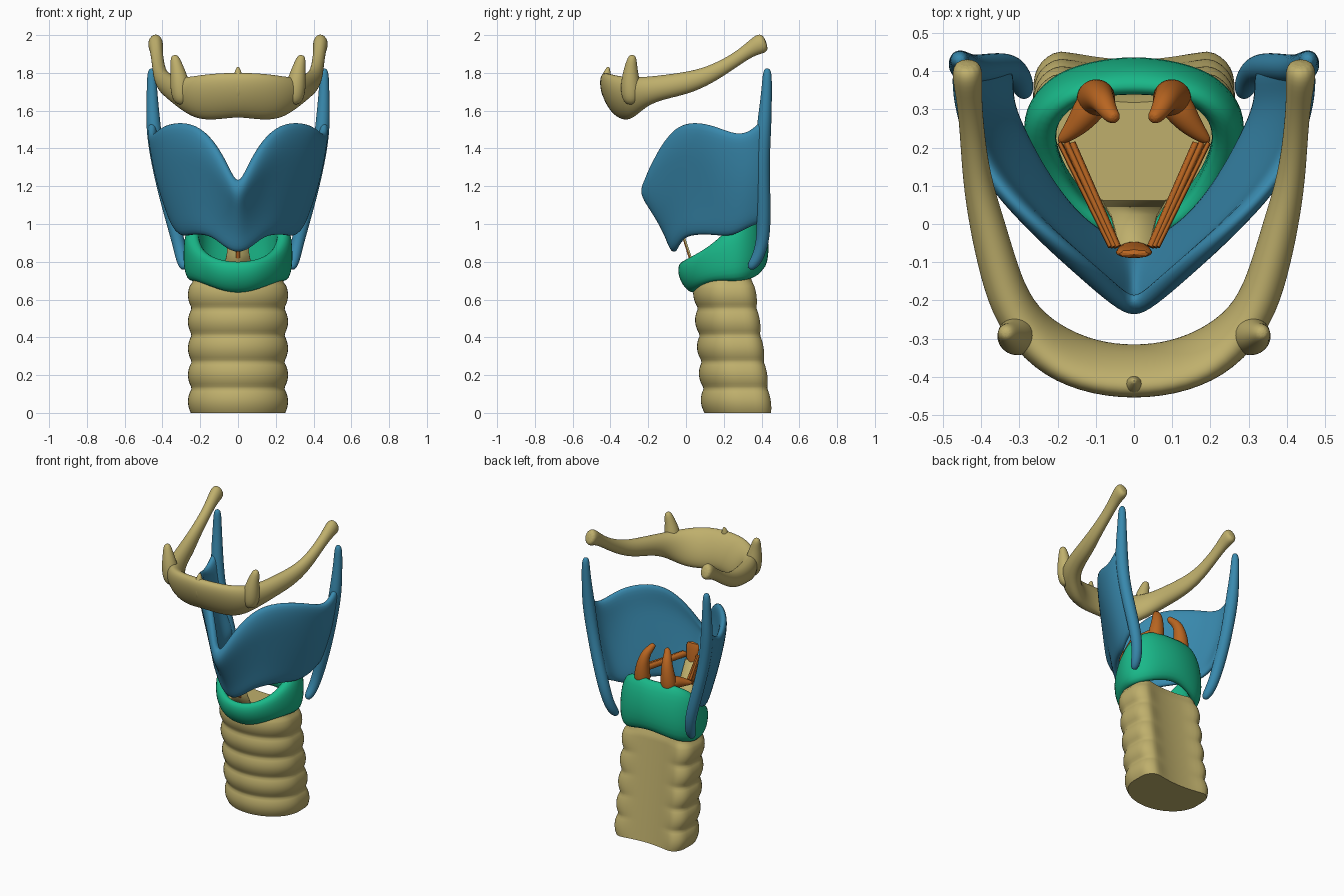
import bpy
from math import sin, cos, pi, copysign
from mathutils import Vector as V

if "Cube" in bpy.data.objects:
    bpy.data.objects.remove(bpy.data.objects["Cube"])


def material(name, rgb):
    m = bpy.data.materials.new(name)
    m.diffuse_color = (*rgb, 1)
    m.use_nodes = True
    m.node_tree.nodes["Principled BSDF"].inputs["Base Color"].default_value = m.diffuse_color
    return m


BONE = material("bone", (0.52, 0.43, 0.15))
BLUE = material("blue_cartilage", (0.04, 0.25, 0.42))
GREEN = material("green_cartilage", (0.01, 0.48, 0.25))
ORANGE = material("orange_tissue", (0.48, 0.13, 0.015))


def grid(name, rings, mat, around=True, along=False, caps=False, sub=2, thick=0):
    """Skin a list of equally long point rows; optionally closed and capped."""
    n, k = len(rings[0]), len(rings)
    faces = []
    for i in range(k if along else k - 1):
        for j in range(n if around else n - 1):
            a, b, c = i * n, ((i + 1) % k) * n, (j + 1) % n
            faces.append((a + j, b + j, b + c, a + c))
    if caps:
        faces += [tuple(range(n)), tuple((k - 1) * n + j for j in reversed(range(n)))]
    me = bpy.data.meshes.new(name)
    me.from_pydata([tuple(p) for r in rings for p in r], [], faces)
    me.materials.append(mat)
    ob = bpy.data.objects.new(name, me)
    bpy.context.collection.objects.link(ob)
    if thick:
        s = ob.modifiers.new("thickness", 'SOLIDIFY')
        s.thickness, s.offset = thick, -1
    if sub:
        s = ob.modifiers.new("smooth", 'SUBSURF')
        s.levels = s.render_levels = sub
    for p in me.polygons:
        p.use_smooth = len(p.vertices) == 4
    return ob


def sweep(name, pts, mat, ref=(0, 1, 0), segs=10, sub=2):
    """Tube through (x, y, z, side radius, up radius, outward tilt) stations."""
    rings = []
    pos = [V(p[:3]) for p in pts]
    for i, p in enumerate(pts):
        t = (pos[min(i + 1, len(pts) - 1)] - pos[max(i - 1, 0)]).normalized()
        side = t.cross(V(ref)).normalized()
        up = side.cross(t)
        ra = p[3]
        rb = p[4] if len(p) > 4 else ra
        tilt = p[5] if len(p) > 5 else 0
        ring = []
        for j in range(segs):
            a = 2 * pi * j / segs
            h = 1.06 * rb * sin(a)
            ring.append(pos[i] + side * (1.06 * ra * cos(a) + tilt * h) + up * h)
        rings.append(ring)
    return grid(name, rings, mat, caps=True, sub=sub)


def mirror_x(pts):
    """Complete a right-hand list (first entry on the midline) to both sides."""
    return [(-p[0], *p[1:]) for p in reversed(pts[1:])] + list(pts)


def both(name, pts, mat, **kw):
    for s, side in ((1, "right"), (-1, "left")):
        sweep(f"{name}_{side}", [(s * p[0], *p[1:]) for p in pts], mat, **kw)


# trachea: ringed front and sides, flat slightly hollow back
rings = []
N, ROWS = 48, 52
for i in range(ROWS + 1):
    z = 0.73 * i / ROWS
    bump = 0.022 * abs(cos(pi * (z - 0.06) / 0.141)) ** 0.8
    yc = 0.300 - 0.095 * z / 0.7
    shrink = 1 - 0.1 * max(0, (z - 0.68) / 0.05)       # top tucks into the cricoid
    ring = []
    for j in range(N):
        a = 2 * pi * j / N
        c, s = cos(a), sin(a)
        if s > 0:                                  # back half
            x = 0.243 * copysign(abs(c) ** 0.6, c)
            y = 0.165 * s ** 0.4 - 0.035 * max(0, 1 - (x / 0.19) ** 2)
            w = min(1, max(0, (abs(x) - 0.12) / 0.06))
        else:
            x, y, w = 0.243 * c, (0.195 - 0.045 * z / 0.7) * s, 1
        ring.append(((x + c * bump * w) * shrink,
                     yc + (y + s * bump * w * (1 if s < 0 else .6)) * shrink, z))
    rings.append(ring)
grid("trachea", rings, BONE, caps=True, sub=0)

# cricoid: (x, y, thickness, bottom z, top z, bottom inset, top inset)
half = [(0, -.045, .055, .632, .80, .055, .0), (.10, -.032, .055, .64, .81, .05, .0),
        (.185, .03, .06, .665, .84, .03, .0), (.245, .11, .07, .69, .885, .015, .0),
        (.288, .21, .08, .695, .96, .01, .005), (.292, .30, .085, .69, 1.04, .005, .02),
        (.225, .39, .085, .705, 1.085, .005, .04), (.12, .43, .08, .735, 1.09, .01, .045),
        (0, .445, .08, .755, 1.085, .01, .045)]
loop = half + [(-p[0], *p[1:]) for p in reversed(half[1:-1])]
rings = []
for x, y, t, zb, zt, ib, it in loop:
    d = (V((0, .2, 0)) - V((x, y, 0))).normalized()
    zm = (zb + zt) / 2
    rings.append([V((x, y, z)) + d * o for o, z in
                  ((ib, zb), (-.005, zm), (it, zt), (it + t, zt), (t, zm), (ib + t, zb))])
grid("cricoid_cartilage", rings, GREEN, along=True)

# thyroid shield: bottom and top edge points of each column
cols = [((0, -.085, .835), (0, -.22, 1.21)), ((.07, -.07, .86), (.055, -.19, 1.31)),
        ((.14, -.03, .92), (.13, -.13, 1.435)), ((.20, .03, .935), (.22, -.06, 1.525)),
        ((.26, .12, .935), (.32, .025, 1.545)), ((.31, .22, .92), (.42, .135, 1.525)),
        ((.34, .29, .95), (.472, .27, 1.465)), ((.35, .35, .98), (.485, .36, 1.50)),
        ((.345, .425, 1.0), (.482, .425, 1.58))]
bulge = (0, 0, .015, .04, .07, .01)
rows = []
for r in range(6):
    f = r / 5
    row = []
    for c, (b, t) in enumerate(cols):
        p = V(b).lerp(V(t), f)
        p.y -= bulge[r] * max(0, 1 - c / 6)
        p.x += 0.025 * sin(pi * f) * c / 8
        row.append(tuple(p))
    rows.append(mirror_x(row))
# columns run left to right so the outer face points forward
grid("thyroid_cartilage", [list(c) for c in zip(*rows)], BLUE, around=False, thick=.05)

# back border of the shield with its upper and lower horns
both("thyroid_horn", [(.455, .43, 1.825, .012), (.457, .43, 1.80, .024), (.456, .428, 1.72, .027),
                      (.452, .42, 1.60, .034), (.445, .41, 1.48, .040), (.422, .405, 1.32, .037),
                      (.382, .41, 1.15, .037), (.340, .412, 1.0, .037), (.315, .405, .90, .034),
                      (.298, .38, .82, .032), (.288, .35, .78, .027), (.285, .335, .762, .012)], BLUE)

# hyoid arch
arch = [(0, -.39, 1.685, .058, .115, .35), (.12, -.375, 1.675, .055, .12, .35),
        (.23, -.325, 1.665, .06, .115, .25), (.315, -.235, 1.70, .056, .075, .1),
        (.355, -.12, 1.725, .05, .062), (.385, 0, 1.745, .046, .058), (.413, .12, 1.785, .036, .045),
        (.425, .25, 1.86, .031, .034), (.433, .34, 1.925, .033, .037),
        (.437, .395, 1.955, .041, .055), (.437, .425, 1.965, .030, .040)]
sweep("hyoid_bone", mirror_x(arch), BONE, ref=(0, 0, 1), segs=12)
both("hyoid_lesser_horn", [(.295, -.29, 1.63, .03), (.30, -.29, 1.68, .055), (.31, -.295, 1.76, .05),
                           (.323, -.292, 1.83, .034), (.335, -.285, 1.88, .024),
                           (.337, -.285, 1.895, .01)], BONE)
sweep("hyoid_spine", [(0, -.425, 1.66, .015), (0, -.43, 1.74, .03), (0, -.42, 1.79, .024),
                      (0, -.41, 1.835, .006)], BONE)

# arytenoids: curved peak plus process reaching out to the vocal cord
both("arytenoid", [(.10, .325, 1.03, .05), (.10, .33, 1.08, .052), (.093, .335, 1.16, .040),
                   (.08, .32, 1.23, .030), (.062, .285, 1.26, .022), (.046, .275, 1.285, .016)], ORANGE)
both("arytenoid_process", [(.09, .345, 1.08, .035), (.115, .305, 1.08, .045), (.155, .25, 1.07, .028),
                           (.20, .212, 1.06, .010)], ORANGE, ref=(0, 0, 1))

# vocal cords: a few thin strands on each side
for k, (xa, xb, r) in enumerate(((.195, .062, .006), (.177, .052, .009), (.162, .043, .009))):
    both(f"vocal_cord_{k + 1}", [(xa, .212, 1.06, r, .018), (xb, -.06, 1.09, r, .018)],
         ORANGE, ref=(0, 0, 1), segs=8, sub=0)

# front anchor of the cords, and the ligament strip down to the cricoid
sweep("cord_anchor", [(0, -.05, .98, .015, .008), (0, -.06, 1.07, .04, .014),
                      (0, -.072, 1.13, .05, .016), (0, -.08, 1.18, .052, .014)], ORANGE, segs=8, sub=1)
sweep("ligament_core", [(0, .02, .82, .01, .006), (0, -.03, .98, .012, .006)], ORANGE, segs=6, sub=0)
grid("front_ligament", [[(-.085, .065, .72), (.085, .065, .72)], [(-.06, .025, .84), (.06, .025, .84)],
                        [(-.04, -.05, 1.06), (.04, -.05, 1.06)]], BONE, around=False, sub=0, thick=.01)
